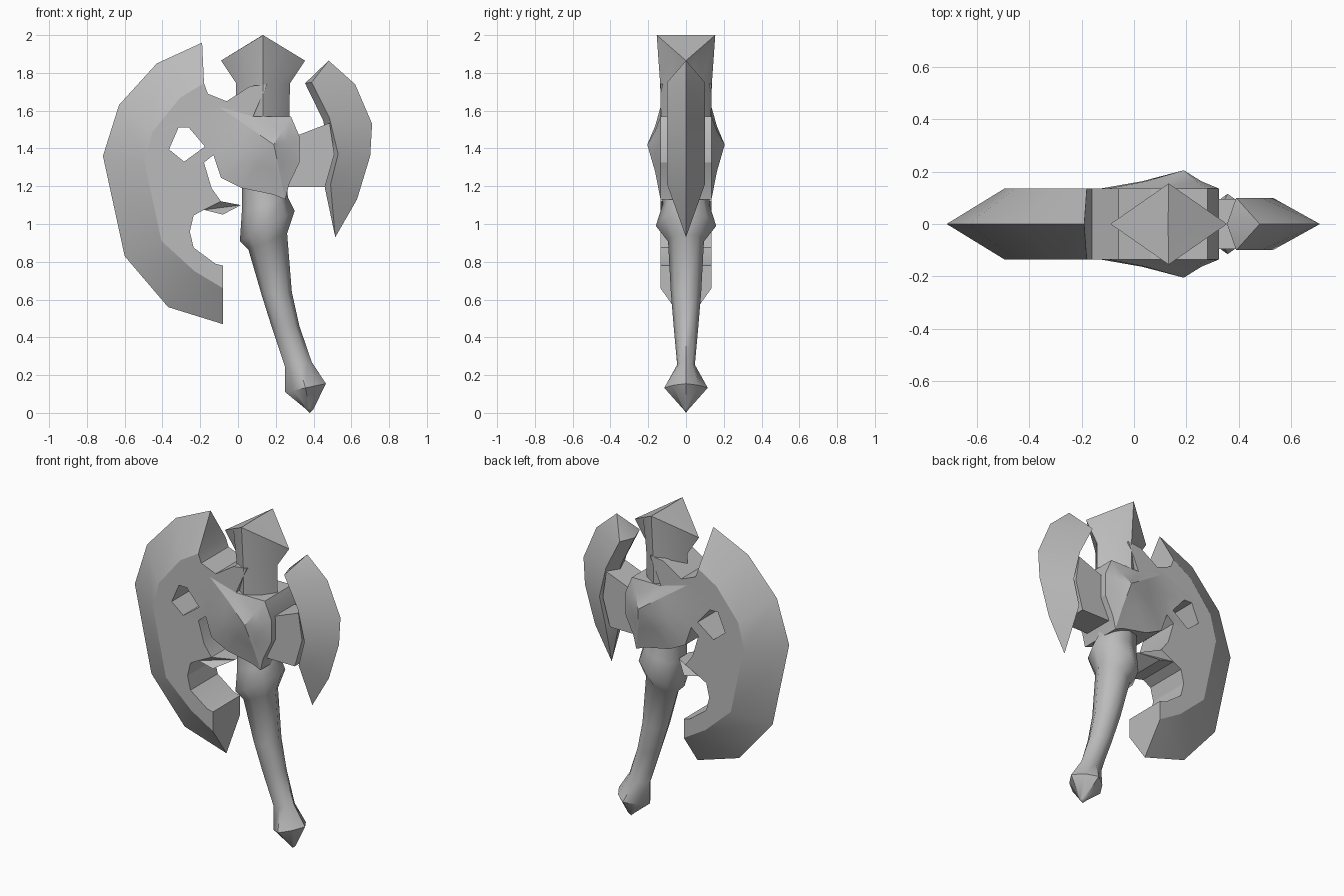
import bpy, bmesh
from math import cos, sin, pi, radians
from mathutils import Vector
from mathutils.geometry import tessellate_polygon

cube = bpy.data.objects.get("Cube")
if cube:
    bpy.data.objects.remove(cube, do_unlink=True)

steel = bpy.data.materials.new("grey_metal")
steel.use_nodes = True
GREY = (0.5, 0.5, 0.5, 1)
steel.diffuse_color = GREY
steel.node_tree.nodes["Principled BSDF"].inputs["Base Color"].default_value = GREY


def finish(name, bm, angle):
    bmesh.ops.recalc_face_normals(bm, faces=bm.faces)
    mesh = bpy.data.meshes.new(name)
    bm.to_mesh(mesh)
    bm.free()
    mesh.materials.append(steel)
    ob = bpy.data.objects.new(name, mesh)
    bpy.context.collection.objects.link(ob)
    bpy.ops.object.select_all(action='DESELECT')
    ob.select_set(True)
    bpy.context.view_layer.objects.active = ob
    bpy.ops.object.shade_smooth_by_angle(angle=radians(angle))


def two_sided(name, faces, depth, angle=25):
    """Mirror (x, z) faces to front and back at each point's depth, then wall the rims."""
    bm = bmesh.new()
    sides = ({}, {})
    for f in faces:
        for p in f:
            if p not in sides[0]:
                d = depth(p)
                sides[0][p] = bm.verts.new((p[0], -d, p[1]))
                sides[1][p] = bm.verts.new((p[0], d, p[1])) if d else sides[0][p]
    count = {}
    for f in faces:
        for side in sides:
            bm.faces.new([side[p] for p in f])
        for a, b in zip(f, f[1:] + f[:1]):
            key = tuple(sorted((a, b)))
            count[key] = count.get(key, 0) + 1
    front, back = sides
    for (a, b), n in count.items():
        if n == 1:
            wall = list(dict.fromkeys((front[a], front[b], back[b], back[a])))
            if len(wall) > 2:
                bm.faces.new(wall)
    finish(name, bm, angle)


def strip(a, b):
    return [[a[i], a[i + 1], b[i + 1], b[i]] for i in range(len(a) - 1)]


def tube(name, rings, angle, cap_top=False):
    """Loft eight-sided rings given as left point, right point, half depth, diagonal factor."""
    bm = bmesh.new()
    loops = []
    for (x0, z0), (x1, z1), hy, diag in rings:
        loop = []
        for k in range(8):
            c, s = cos(k * pi / 4), sin(k * pi / 4)
            if k % 2:
                c, s = c * diag, s * diag
            loop.append(bm.verts.new(((x0 + x1) / 2 + c * (x1 - x0) / 2, s * hy,
                                      (z0 + z1) / 2 + c * (z1 - z0) / 2)))
        loops.append(loop)
    for lo, hi in zip(loops, loops[1:]):
        for k in range(8):
            j = (k + 1) % 8
            bm.faces.new((lo[k], lo[j], hi[j], hi[k]))
    return bm, loops


# Large blade: sharp outer edge, bevel, flat cheek with a hole, domed hub
edge = [(-.19, 1.96), (-.43, 1.85), (-.63, 1.63), (-.715, 1.36), (-.60, .83), (-.37, .56), (-.08, .47)]
ridge = [(-.18, 1.745), (-.305, 1.67), (-.455, 1.485), (-.495, 1.33), (-.405, .91), (-.23, .75), (-.08, .66)]
claw = [(-.08, .78), (-.12, .79), (-.235, .875), (-.255, .96), (-.235, 1.045), (-.18, 1.075), (-.08, 1.05),
        (.015, 1.1), (-.09, 1.12), (-.14, 1.19), (-.18, 1.325)]
seam = [(-.13, 1.365), (-.13, 1.5), (-.1, 1.62), (.08, 1.57)]
barb = [(.155, 1.74), (.065, 1.73), (-.06, 1.65), (-.16, 1.69)]
hole = [(-.315, 1.51), (-.26, 1.51), (-.175, 1.41), (-.285, 1.33), (-.365, 1.395)]
rim = [(.28, 1.57), (.325, 1.465), (.325, 1.325), (.27, 1.21), (.25, 1.13), (.19, 1.155), (.02, 1.19), (-.09, 1.245)]
hub = (.19, 1.42)

cheek = ridge + claw + seam + barb
points = cheek + hole
tris = tessellate_polygon([[Vector((x, z, 0)) for x, z in loop] for loop in (cheek, hole)])
faces = strip(edge, ridge) + [[points[i] for i in t] for t in tris]
ring = seam + rim
mid = [((x + hub[0]) / 2, (z + hub[1]) / 2) for x, z in ring]
faces += strip(ring + ring[:1], mid + mid[:1])
faces += [[mid[i - 1], mid[i], hub] for i in range(len(mid))]
depths = {p: 0 for p in edge} | {p: .163 for p in mid} | {hub: .205, (.015, 1.1): .05}
two_sided("large_blade", faces, lambda p: depths.get(p, .135))

# Small blade: thin diamond section
outer = [(.48, 1.865), (.62, 1.74), (.71, 1.53), (.70, 1.36), (.63, 1.13), (.515, .93)]
spine = [(.39, 1.75), (.485, 1.56), (.53, 1.37), (.49, 1.21)]
inner = [(.355, 1.745), (.45, 1.55), (.49, 1.37), (.46, 1.19)]
faces = strip(spine, inner) + strip(outer[1:5], spine)
faces += [[outer[0], outer[1], spine[0]], [outer[0], spine[0], inner[0]],
          [outer[4], outer[5], spine[3]], [outer[5], inner[3], spine[3]]]
two_sided("small_blade", faces, lambda p: .1 if p in spine else 0)

# Bridge between the hub and the small blade
two_sided("blade_bridge", [[(.25, 1.45), (.33, 1.475), (.485, 1.535), (.51, 1.37), (.46, 1.195), (.25, 1.195)]],
          lambda p: .095)

# Flared neck with a saddle-shaped cap
bm, loops = tube("neck", [((-.01, 1.45), (.27, 1.45), .13, .85), ((-.01, 1.745), (.275, 1.745), .137, .85),
                          ((-.09, 1.865), (.355, 1.865), .155, .707)], 50)
top = loops[-1]
for k, v in enumerate(top):
    v.co.z += .135 * abs(sin(k * pi / 4)) ** 2
crest = bm.verts.new((.13, 0, 2))
for k in range(8):
    bm.faces.new((top[k], top[(k + 1) % 8], crest))
bm.faces.new(loops[0])
finish("neck", bm, 45)

# Curved handle with a collar and a pointed pommel
bm, loops = tube("handle", [((.36, .02), (.40, .02), .015, 1), ((.25, .11), (.465, .155), .115, .85),
                            ((.25, .24), (.39, .27), .047, 1), ((.18, .45), (.325, .46), .065, 1),
                            ((.125, .625), (.285, .64), .08, 1), ((.055, .865), (.26, .95), .095, 1),
                            ((.01, .91), (.30, 1.07), .16, .95), ((.02, 1.06), (.265, 1.14), .125, 1),
                            ((.02, 1.25), (.25, 1.25), .12, 1)], 50)
tip = bm.verts.new((.38, 0, 0))
for k in range(8):
    bm.faces.new((loops[0][k], loops[0][(k + 1) % 8], tip))
bm.faces.new(loops[-1])
finish("handle", bm, 50)
